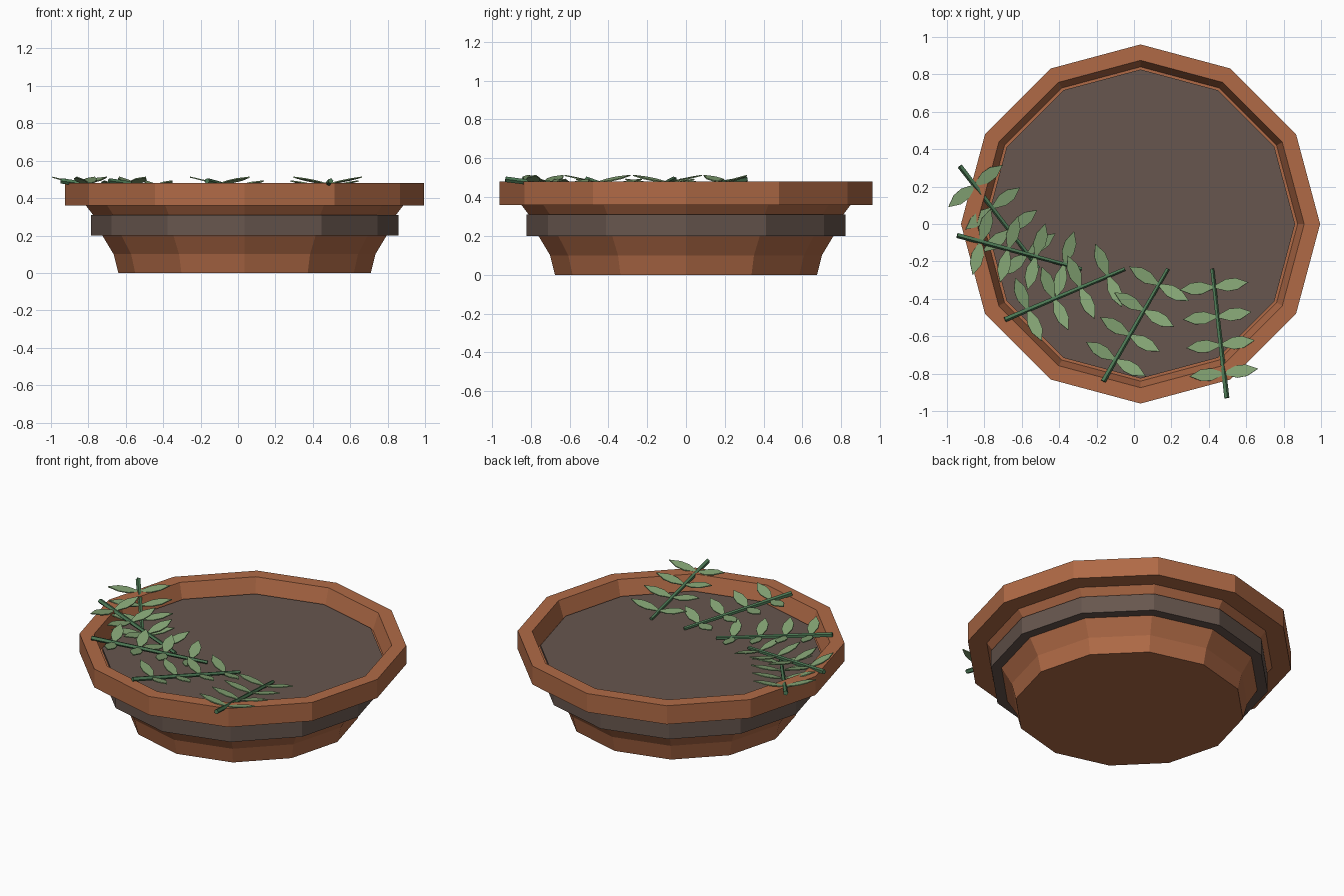
import bpy, bmesh, math
from mathutils import Vector

if "Cube" in bpy.data.objects:
    bpy.data.objects.remove(bpy.data.objects["Cube"])

CX = 0.035   # pot axis
SIDES = 12


def material(name, rgb):
    m = bpy.data.materials.new(name)
    lin = [((c / 255 + 0.055) / 1.055) ** 2.4 for c in rgb]
    m.diffuse_color = (*lin, 1)
    m.use_nodes = True
    m.node_tree.nodes["Principled BSDF"].inputs["Base Color"].default_value = m.diffuse_color
    return m


terracotta = material("terracotta", (176, 106, 70))
brown_grey = material("brown grey", (103, 86, 78))
leaf_green = material("leaf green", (133, 165, 117))
stem_green = material("stem green", (76, 120, 84))


def finish(bm, name, mats):
    bmesh.ops.recalc_face_normals(bm, faces=bm.faces)
    me = bpy.data.meshes.new(name)
    bm.to_mesh(me)
    bm.free()
    for m in mats:
        me.materials.append(m)
    ob = bpy.data.objects.new(name, me)
    bpy.context.collection.objects.link(ob)
    return ob


def lathe(name, profile, mat, closed=False):
    """Twelve-sided turned shape; an open profile is capped at both ends."""
    bm = bmesh.new()
    rings = []
    for r, z in profile:
        rings.append([bm.verts.new((CX + r * math.cos(math.tau * i / SIDES),
                                    r * math.sin(math.tau * i / SIDES), z))
                      for i in range(SIDES)])
    pairs = list(zip(rings, rings[1:]))
    if closed:
        pairs.append((rings[-1], rings[0]))
    else:
        bm.faces.new(rings[0])
        bm.faces.new(rings[-1])
    for a, b in pairs:
        for i in range(SIDES):
            j = (i + 1) % SIDES
            bm.faces.new((a[i], a[j], b[j], b[i]))
    return finish(bm, name, [mat])


# Pot body with heavy rim and hollow top
lathe("pot_body", [(0.675, 0), (0.70, 0.10), (0.76, 0.20), (0.81, 0.31),
                   (0.848, 0.36), (0.96, 0.36), (0.96, 0.48), (0.875, 0.48),
                   (0.84, 0.375)], terracotta)
# Grey band around the body
lathe("pot_band", [(0.75, 0.20), (0.822, 0.20), (0.822, 0.31), (0.75, 0.31)],
      brown_grey, closed=True)
# Soil disc
lathe("soil", [(0.826, 0.37), (0.826, 0.392)], brown_grey)


def sprig(name, base, tip):
    """Stem sloping from the rim to the soil, with four leaf pairs."""
    bm = bmesh.new()
    a, b = Vector((*base, 0.492)), Vector((*tip, 0.402))
    d = (b - a).normalized()
    side = d.cross(Vector((0, 0, 1))).normalized()
    up = side.cross(d)

    # five-sided tapered stem
    ends = []
    for p, r in ((a, 0.015), (b, 0.011)):
        ends.append([bm.verts.new(p + r * (side * math.cos(math.tau * i / 5)
                                           + up * math.sin(math.tau * i / 5)))
                     for i in range(5)])
    bm.faces.new(ends[0])
    bm.faces.new(ends[1])
    for i in range(5):
        j = (i + 1) % 5
        bm.faces.new((ends[0][i], ends[0][j], ends[1][j], ends[1][i]))
    for f in bm.faces:
        f.material_index = 1

    # leaf pairs: thin pointed blades tilted upwards
    outline = [(0.0, 0.006), (0.07, 0.033), (0.125, 0.031), (0.188, 0.0),
               (0.125, -0.031), (0.07, -0.033), (0.0, -0.006)]
    for t in (0.19, 0.41, 0.63, 0.86):
        root = a.lerp(b, t)
        for s in (-1, 1):
            out = (side * s * 0.98 + up * 0.2).normalized()
            n = out.cross(d).normalized() * 0.003
            lo, hi = [[bm.verts.new(root + out * x + d * y + n * k)
                       for x, y in outline] for k in (-1, 1)]
            bm.faces.new(lo)
            bm.faces.new(hi)
            for i in range(len(outline)):
                j = (i + 1) % len(outline)
                bm.faces.new((lo[i], lo[j], hi[j], hi[i]))
    return finish(bm, name, [leaf_green, stem_green])


sprigs = [((-0.93, 0.31), (-0.51, -0.235)),
          ((-0.945, -0.06), (-0.28, -0.24)),
          ((-0.69, -0.51), (-0.05, -0.24)),
          ((-0.165, -0.84), (0.18, -0.24)),
          ((0.495, -0.93), (0.417, -0.24))]
for i, (p, q) in enumerate(sprigs):
    sprig(f"sprig_{i + 1}", p, q)
